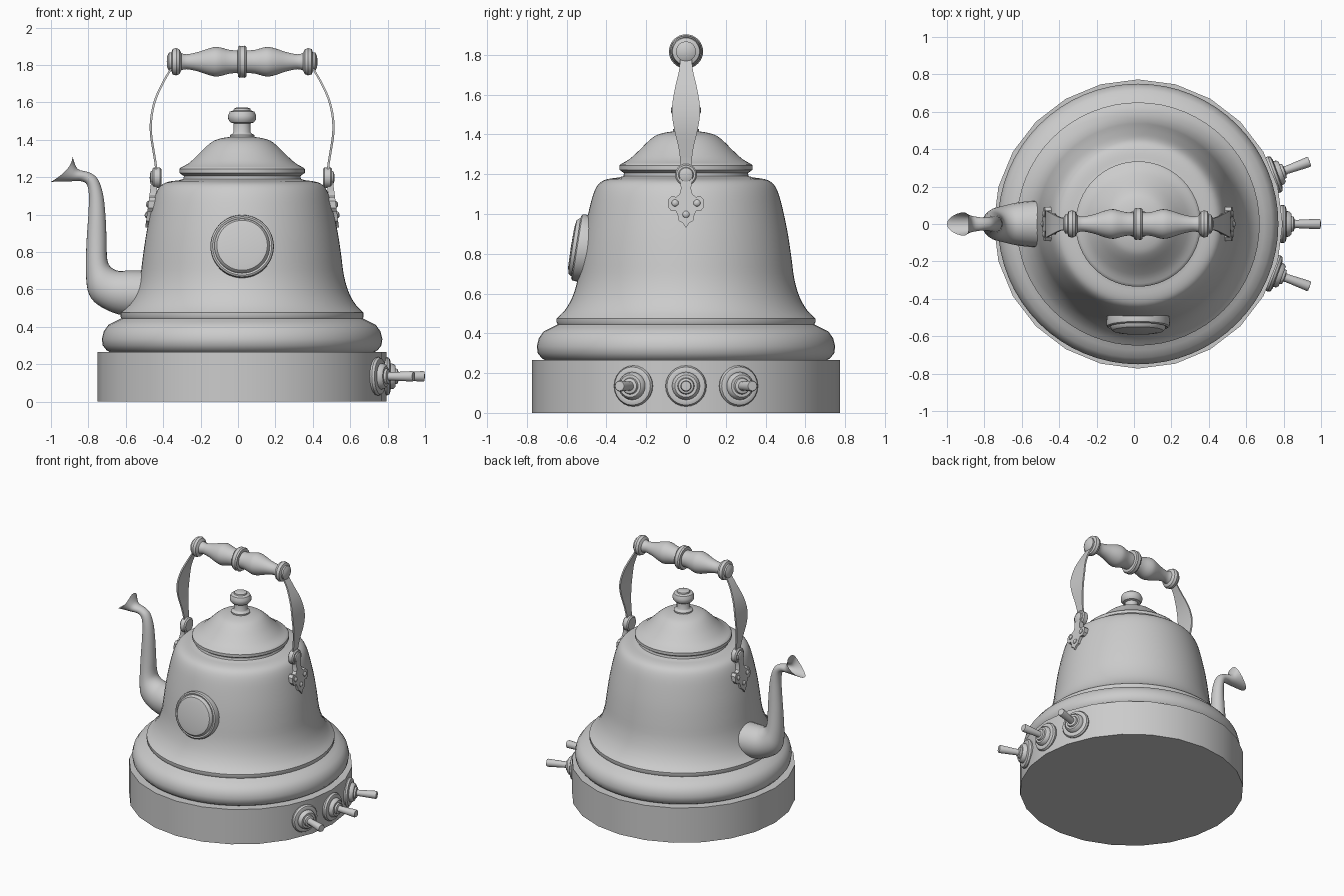
import bpy, bmesh
from math import sin, cos, pi, radians
from mathutils import Matrix, Vector

if "Cube" in bpy.data.objects:
    bpy.data.objects.remove(bpy.data.objects["Cube"])

CX = 0.022  # kettle axis


def finish(name, bm, angle=35):
    bmesh.ops.remove_doubles(bm, verts=bm.verts, dist=1e-5)
    bmesh.ops.recalc_face_normals(bm, faces=bm.faces)
    me = bpy.data.meshes.new(name)
    bm.to_mesh(me)
    bm.free()
    ob = bpy.data.objects.new(name, me)
    bpy.context.collection.objects.link(ob)
    bpy.ops.object.select_all(action='DESELECT')
    ob.select_set(True)
    bpy.context.view_layer.objects.active = ob
    bpy.ops.object.shade_smooth_by_angle(angle=radians(angle))
    return ob


def loft(bm, rings, closed=True):
    rows = [[bm.verts.new(p) for p in ring] for ring in rings]
    n = len(rows[0])
    for a, b in zip(rows, rows[1:]):
        for i in range(n if closed else n - 1):
            j = (i + 1) % n
            bm.faces.new((a[i], a[j], b[j], b[i]))


def lathe(name, profile, mat=Matrix(), seg=48, angle=35):
    """Revolve (radius, height) points around the local z axis of mat."""
    bm = bmesh.new()
    loft(bm, [[mat @ Vector((r * cos(2 * pi * i / seg), r * sin(2 * pi * i / seg), h))
               for i in range(seg)] for r, h in profile])
    bmesh.ops.dissolve_degenerate(bm, dist=1e-6, edges=bm.edges)
    return finish(name, bm, angle)


def smooth(points, steps=4):
    """Catmull-Rom interpolation of tuples of any size."""
    pts = [points[0]] + list(points) + [points[-1]]
    out = []
    for k in range(1, len(pts) - 2):
        p = pts[k - 1:k + 3]
        for s in range(steps):
            t = s / steps
            out.append([0.5 * (2 * b + (c - a) * t + (2 * a - 5 * b + 4 * c - d) * t * t
                               + (3 * b - a - 3 * c + d) * t ** 3) for a, b, c, d in zip(*p)])
    return out + [list(points[-1])]


def facing(loc, direction):
    return Matrix.Translation(loc) @ Vector(direction).to_track_quat('Z', 'Y').to_matrix().to_4x4()


axis = Matrix.Translation((CX, 0, 0))

# Base drum
lathe("base", [(0, 0), (.773, 0), (.773, .265), (0, .265)], axis, 24)

# Bell-shaped body with rolled lower rim
rim = [(.70, .26), (.725, .275), (.745, .30), (.75, .335), (.74, .375), (.715, .41), (.675, .43), (.645, .445)]
bell = smooth([(.65, .475), (.61, .515), (.572, .58), (.545, .67), (.53, .78), (.512, .90), (.485, 1.03),
               (.462, 1.11), (.435, 1.155), (.395, 1.175), (.34, 1.183)], 3)
lathe("body", [(0, .26)] + rim + [(.65, .455)] + bell + [(.315, 1.19), (.31, 1.21), (0, 1.21)], axis, 64)

# Lid and its knob
lid = smooth([(.33, 1.25), (.285, 1.275), (.235, 1.32), (.19, 1.365), (.15, 1.395), (.10, 1.41), (.06, 1.415)], 3)
lathe("lid", [(0, 1.205), (.31, 1.205), (.335, 1.222), (.335, 1.243)] + lid + [(0, 1.415)], axis, 64)
lathe("lid_knob", [(.065, 1.41), (.066, 1.425), (.05, 1.433), (.046, 1.44), (.046, 1.488), (.062, 1.492),
                   (.074, 1.508), (.075, 1.53), (.066, 1.55), (.046, 1.557), (.044, 1.566), (.03, 1.572),
                   (0, 1.573)], axis, 32)

# Spout: each section is lower/outer point, upper/inner point, half width
sections = smooth([(-.45, .46, -.45, .70, .13), (-.61, .46, -.59, .70, .118), (-.73, .505, -.645, .70, .10),
                   (-.795, .57, -.685, .725, .085), (-.813, .68, -.70, .77, .068), (-.81, .85, -.703, .87, .055),
                   (-.80, 1.0, -.709, 1.0, .047), (-.797, 1.1, -.722, 1.11, .041), (-.808, 1.16, -.75, 1.19, .036),
                   (-.84, 1.178, -.795, 1.225, .035), (-.89, 1.178, -.858, 1.245, .045),
                   (-1.0, 1.175, -.885, 1.312, .062)])
rings = []
for k, (ax, az, bx, bz, w) in enumerate(sections):
    scoop = .03 * max(0, (k - len(sections) + 5) / 4)   # concave mouth
    ring = []
    for i in range(24):
        a = 2 * pi * i / 24
        t = .5 - .5 * cos(a)
        ring.append((ax + (bx - ax) * t + scoop * sin(a) ** 2, w * sin(a), az + (bz - az) * t))
    rings.append(ring)
bm = bmesh.new()
loft(bm, rings)
finish("spout", bm, 50)

# Round gauge on the front
lathe("front_gauge", [(0, -.06), (.165, -.06), (.17, 0), (.167, .012), (.158, .018), (.148, .014), (.146, .024),
                      (.135, .036), (.10, .042), (0, .044)],
      facing((CX, -.535, .83), (0, -cos(radians(9)), sin(radians(9)))), 48)

# Turned handle grip
half = smooth([(.06, .024), (.064, .07), (.079, .13), (.072, .175), (.052, .235), (.040, .295), (.046, .325)], 3)
half = [(.083, .0), (.086, .012), (.080, .022)] + half + [(.066, .335), (.073, .352), (.068, .372),
                                                          (.05, .378), (.05, .39), (.03, .401), (0, .403)]
lathe("handle_grip", [(r, -h) for r, h in reversed(half[1:])] + half, facing((CX, 0, 1.817), (1, 0, 0)), 32)

outline = [(0, .93), (.016, .955), (.036, .965), (.04, .99), (.052, 1.016), (.075, 1.015), (.09, 1.035),
           (.09, 1.073), (.072, 1.09), (.05, 1.085), (.032, 1.10), (.025, 1.13), (.03, 1.16), (.03, 1.19)]


def bracket_d(z):
    return .518 - (z - .93) * .13


for s, side in ((-1, "left"), (1, "right")):
    # Curved handle strap: distance, height, half width
    strap = smooth([(.37, 1.84, .035), (.375, 1.79, .03), (.415, 1.72, .035), (.462, 1.62, .058),
                    (.485, 1.52, .071), (.487, 1.43, .06), (.472, 1.33, .037), (.46, 1.25, .028),
                    (.46, 1.18, .028)])
    bm = bmesh.new()
    loft(bm, [[(CX + s * (d + e), y, z) for e, y in ((.006, -w), (.006, w), (-.006, w), (-.006, -w))]
              for d, z, w in strap])
    finish(side + "_handle_strap", bm)

    # Pivot bolt
    lathe(side + "_pivot", [(0, -.03), (.045, -.03), (.055, -.022), (.055, .01), (.048, .018), (.038, .018),
                            (.034, .026), (.02, .031), (0, .032)],
          facing((CX + s * .462, 0, 1.197), (s, 0, 0)), 24)

    # Ornamental bracket plate with rivets
    bm = bmesh.new()
    loop = outline + [(-y, z) for y, z in reversed(outline[1:])]
    face = bm.faces.new([bm.verts.new((CX + s * bracket_d(z), y, z)) for y, z in loop])
    ext = bmesh.ops.extrude_face_region(bm, geom=[face])
    bmesh.ops.translate(bm, vec=(-s * .035, 0, 0), verts=[v for v in ext['geom'] if isinstance(v, bmesh.types.BMVert)])
    finish(side + "_bracket", bm)
    for n, (y, z) in enumerate(((-.055, 1.055), (.055, 1.055), (0, .998))):
        lathe(f"{side}_bracket_rivet_{n + 1}", [(.018, -.005), (.017, .004), (.01, .01), (0, .012)],
              facing((CX + s * bracket_d(z), y, z), (s, 0, .13)), 16)

# Three toggle switches on the right of the base
for n, deg in enumerate((-20, 0, 20)):
    d = Vector((cos(radians(deg)), sin(radians(deg)), 0))
    lathe(f"switch_{n + 1}", [(0, -.04), (.09, -.04), (.10, -.01), (.103, .005), (.096, .018), (.078, .024),
                              (.07, .022), (.066, .04), (.056, .05), (.042, .05), (.038, .062), (.024, .066),
                              (.022, .075), (.028, .198), (.024, .206), (0, .207)],
          facing(Vector((CX, 0, .135)) + d * .77, d), 24)
